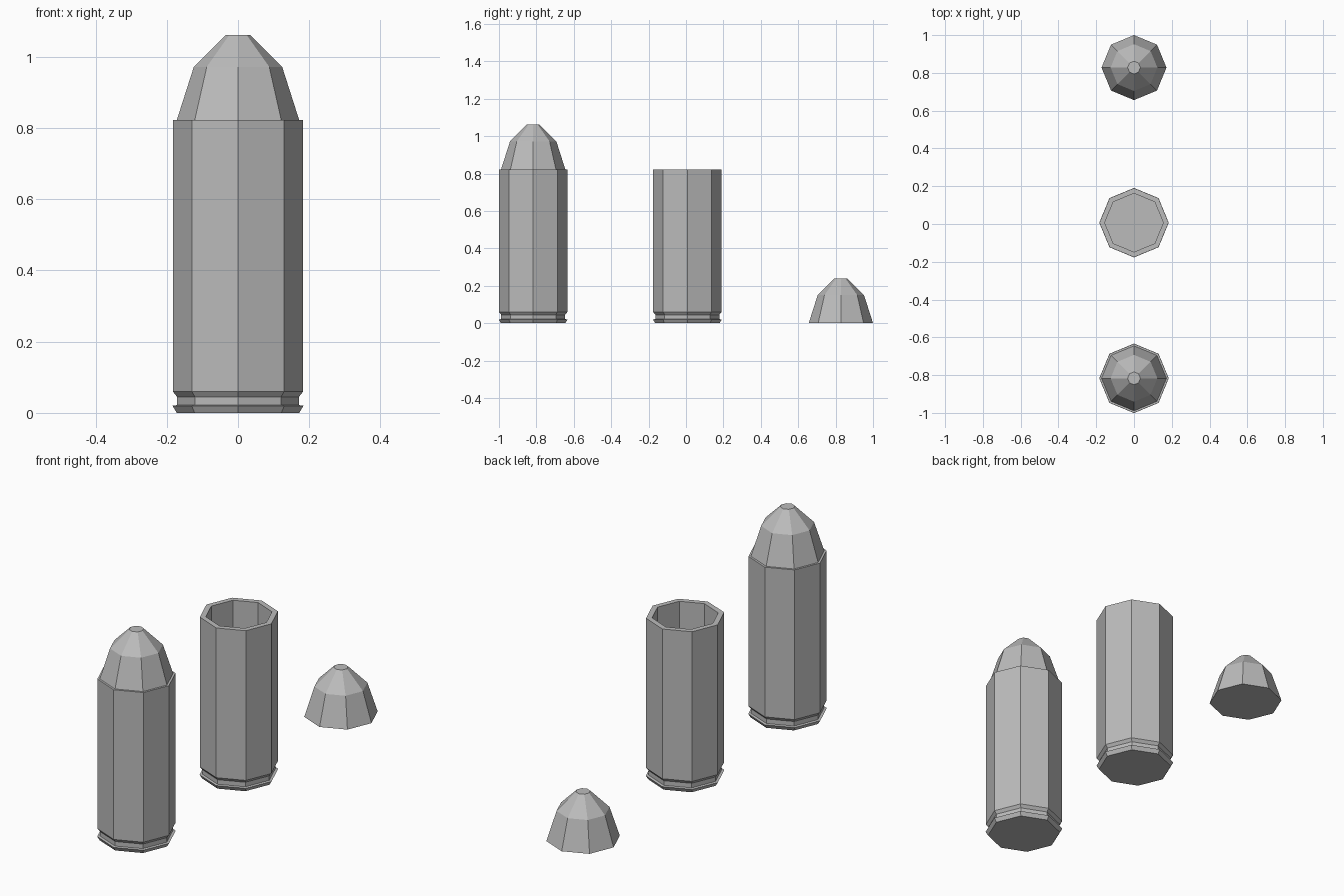
import bpy
import bmesh
from math import cos, sin, pi

if "Cube" in bpy.data.objects:
    bpy.data.objects.remove(bpy.data.objects["Cube"], do_unlink=True)

SIDES = 8

grey = bpy.data.materials.new("plain grey metal")
grey.use_nodes = True
colour = (0.5, 0.5, 0.5, 1)
grey.diffuse_color = colour
grey.node_tree.nodes["Principled BSDF"].inputs["Base Color"].default_value = colour


def lathe(name, profile, y, z=0):
    """Turn a (radius, height) profile into a closed eight-sided solid."""
    bm = bmesh.new()
    rings = [[bm.verts.new((r * cos(2 * pi * i / SIDES), r * sin(2 * pi * i / SIDES), h))
              for i in range(SIDES)] for r, h in profile]
    for low, high in zip(rings, rings[1:]):
        for i in range(SIDES):
            j = (i + 1) % SIDES
            bm.faces.new((low[i], low[j], high[j], high[i]))
    bm.faces.new(rings[0][::-1])
    bm.faces.new(rings[-1])
    mesh = bpy.data.meshes.new(name)
    bm.to_mesh(mesh)
    bm.free()
    mesh.materials.append(grey)
    obj = bpy.data.objects.new(name, mesh)
    obj.location = (0, y, z)
    bpy.context.collection.objects.link(obj)
    return obj


# Rim, extractor groove, straight wall, mouth lip, then the hollow inside
case = [(0.172, 0), (0.184, 0.02), (0.171, 0.022), (0.171, 0.045),
        (0.183, 0.06), (0.183, 0.822), (0.155, 0.822), (0.155, 0.06)]
# Tapered tip with a small flat point
tip = [(0.172, 0), (0.124, 0.15), (0.034, 0.24)]

# Complete round, empty case, loose tip
lathe("loaded_case", case, -0.817)
lathe("seated_tip", tip, -0.817, 0.822)
lathe("empty_case", case, 0.007)
lathe("loose_tip", tip, 0.828)
